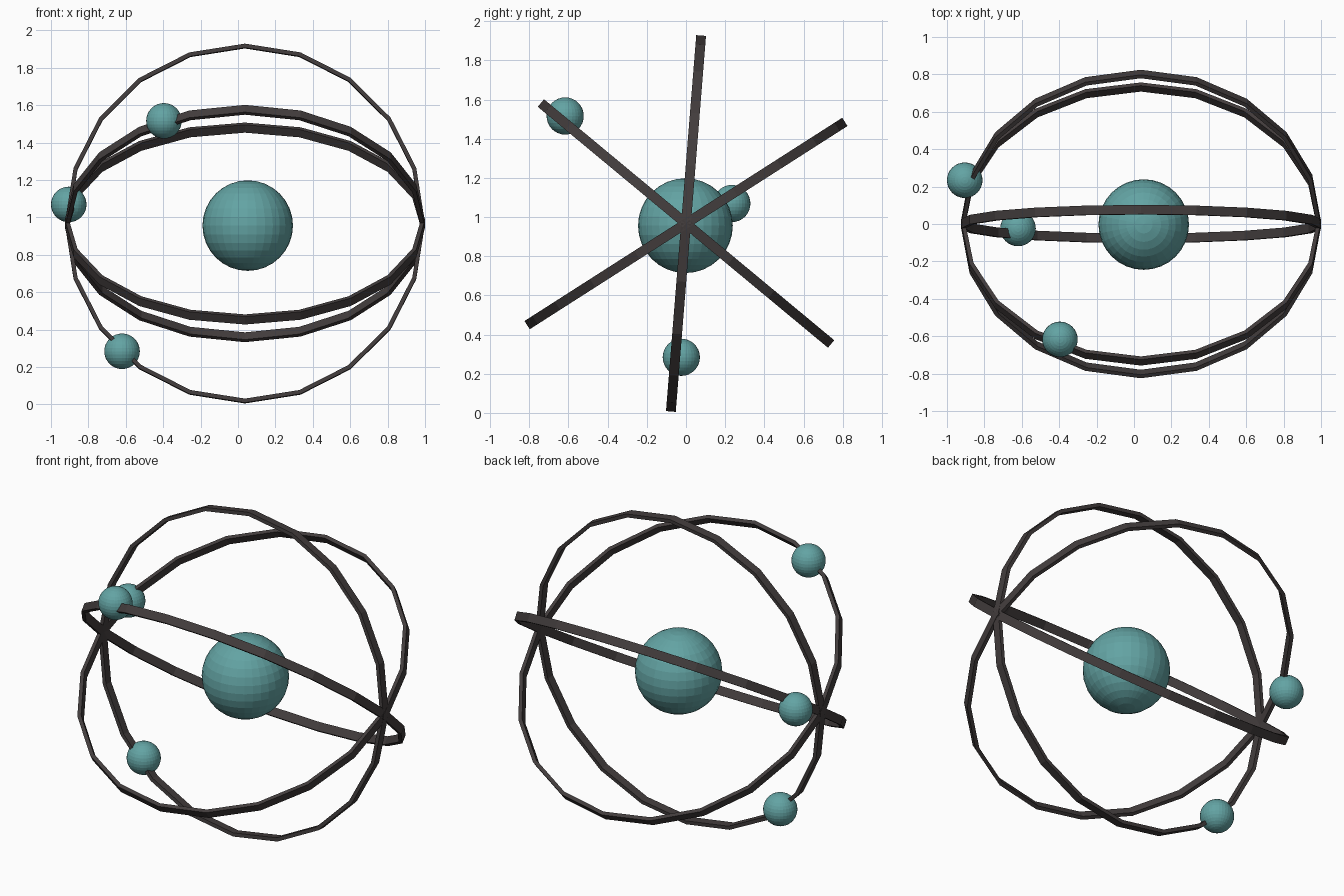
import bpy, bmesh, math
from mathutils import Matrix, Vector

if "Cube" in bpy.data.objects:
    bpy.data.objects.remove(bpy.data.objects["Cube"])


def make_material(name, rgb):
    mat = bpy.data.materials.new(name)
    mat.diffuse_color = (*rgb, 1.0)
    mat.use_nodes = True
    mat.node_tree.nodes["Principled BSDF"].inputs["Base Color"].default_value = mat.diffuse_color
    return mat


teal = make_material("teal", (0.125, 0.37, 0.37))
dark = make_material("dark brown grey", (0.055, 0.046, 0.046))


def add_object(name, bm, mat):
    bmesh.ops.recalc_face_normals(bm, faces=bm.faces)
    mesh = bpy.data.meshes.new(name)
    bm.to_mesh(mesh)
    bm.free()
    mesh.materials.append(mat)
    obj = bpy.data.objects.new(name, mesh)
    bpy.context.collection.objects.link(obj)
    return obj


def ball(name, centre, radius):
    bm = bmesh.new()
    bmesh.ops.create_uvsphere(bm, u_segments=32, v_segments=16, radius=radius)
    bmesh.ops.translate(bm, verts=bm.verts, vec=centre)
    return add_object(name, bm, teal)


def orbit_ring(name, tilt, outer=0.963, thick=0.022, width=0.05, sides=20):
    # rectangular section swept around a circle, then tilted about the x axis
    bm = bmesh.new()
    section = [(outer, -width / 2), (outer, width / 2),
               (outer - thick, width / 2), (outer - thick, -width / 2)]
    loops = []
    for i in range(sides):
        a = 2 * math.pi * i / sides
        loops.append([bm.verts.new((r * math.cos(a), r * math.sin(a), h))
                      for r, h in section])
    for i in range(sides):
        p, q = loops[i], loops[(i + 1) % sides]
        for k in range(4):
            n = (k + 1) % 4
            bm.faces.new((p[k], q[k], q[n], p[n]))
    bmesh.ops.transform(
        bm, verts=bm.verts,
        matrix=Matrix.Translation((0.037, 0, 0.967))
        @ Matrix.Rotation(math.radians(tilt), 4, 'X'))
    return add_object(name, bm, dark)


# Central nucleus
ball("nucleus", Vector((0.052, -0.003, 0.956)), 0.242)

# Three crossing orbits
for label, tilt in (("upright", 85.4), ("rear", 32.6), ("front", 140.3)):
    orbit_ring(label + "_orbit_ring", tilt)

# One small ball riding on each orbit
for label, pos in (("upright", (-0.62, -0.024, 0.284)),
                   ("rear", (-0.905, 0.234, 1.069)),
                   ("front", (-0.396, -0.617, 1.516))):
    ball(label + "_electron", Vector(pos), 0.095)
